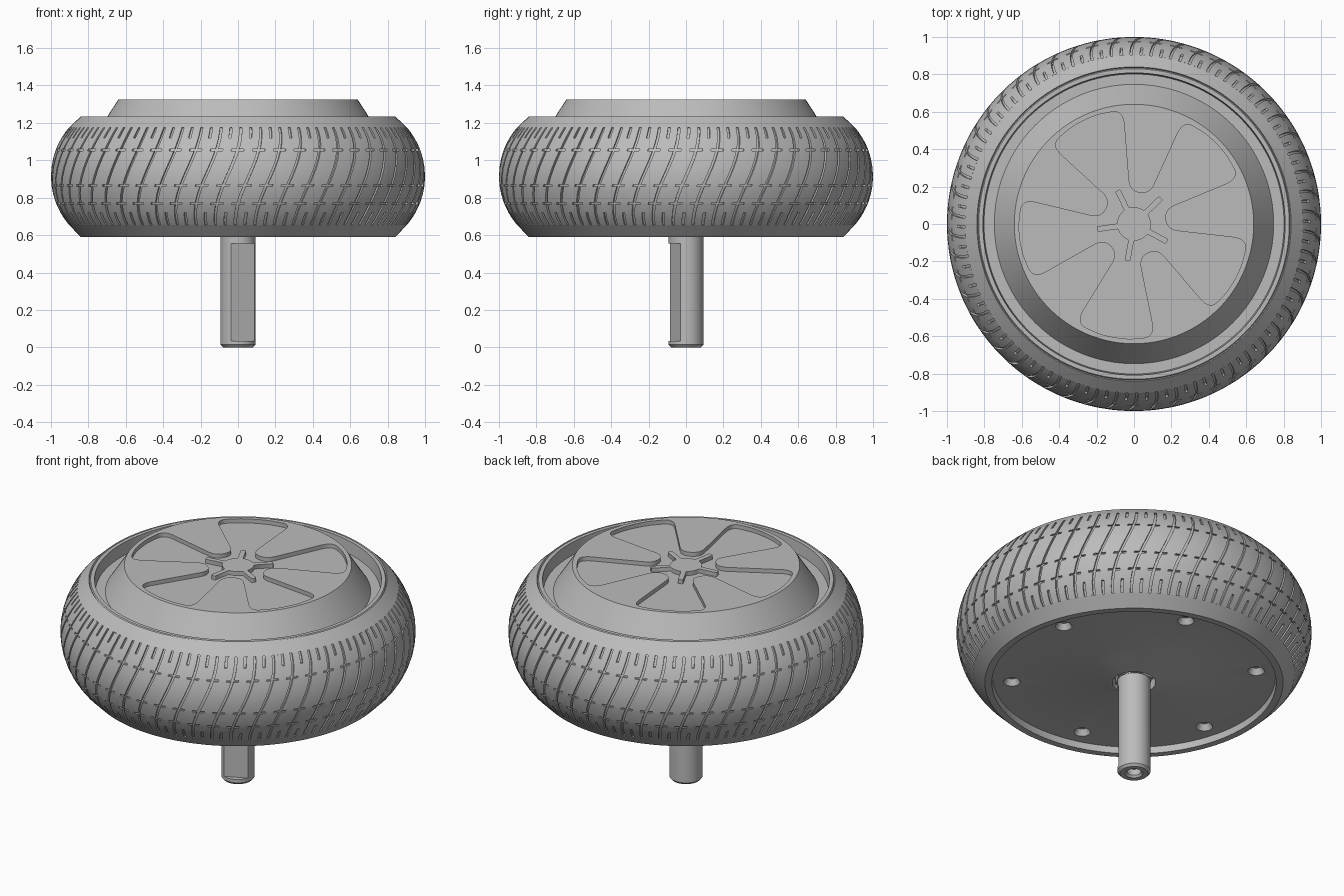
import bpy, bmesh, math
from mathutils import Vector, Matrix

cube = bpy.data.objects.get("Cube")
if cube:
    bpy.data.objects.remove(cube, do_unlink=True)

GREY = (0.5, 0.5, 0.5, 1)
mat = bpy.data.materials.new("plain grey")
mat.use_nodes = True
mat.diffuse_color = GREY
mat.node_tree.nodes["Principled BSDF"].inputs["Base Color"].default_value = GREY


def activate(obj):
    bpy.ops.object.select_all(action='DESELECT')
    obj.select_set(True)
    bpy.context.view_layer.objects.active = obj


def finish(bm, name):
    bmesh.ops.recalc_face_normals(bm, faces=bm.faces)
    mesh = bpy.data.meshes.new(name)
    bm.to_mesh(mesh)
    bm.free()
    mesh.materials.append(mat)
    obj = bpy.data.objects.new(name, mesh)
    bpy.context.collection.objects.link(obj)
    activate(obj)
    bpy.ops.object.shade_smooth_by_angle(angle=math.radians(25))
    return obj


def lathe(name, profile, steps=128):
    """Spin a list of (radius, height) points around z."""
    bm = bmesh.new()
    verts = [bm.verts.new((r, 0, z)) for r, z in profile]
    edges = [bm.edges.new(pair) for pair in zip(verts, verts[1:])]
    bmesh.ops.spin(bm, geom=verts + edges, cent=(0, 0, 0), axis=(0, 0, 1),
                   angle=math.tau, steps=steps)
    bmesh.ops.remove_doubles(bm, verts=bm.verts, dist=0.0002)
    return finish(bm, name)


def cut(obj, cutter):
    activate(obj)
    mod = obj.modifiers.new("cut", 'BOOLEAN')
    mod.operation = 'DIFFERENCE'
    mod.object = cutter
    bpy.ops.object.modifier_apply(modifier=mod.name)
    bpy.data.objects.remove(cutter, do_unlink=True)
    bpy.ops.object.shade_smooth_by_angle(angle=math.radians(25))


def polar(r, degrees, side=0):
    a = math.radians(degrees)
    return Vector((r * math.cos(a) - side * math.sin(a),
                   r * math.sin(a) + side * math.cos(a)))


def rounded(corners, steps=8):
    """Outline through (point, fillet) corners."""
    out = []
    for i, (p, fillet) in enumerate(corners):
        if not fillet:
            out.append(p)
            continue
        before = corners[i - 1][0]
        after = corners[(i + 1) % len(corners)][0]
        a = p + (before - p).normalized() * min(fillet, (before - p).length * 0.49)
        b = p + (after - p).normalized() * min(fillet, (after - p).length * 0.49)
        for k in range(steps + 1):
            t = k / steps
            out.append(a * (1 - t) ** 2 + p * 2 * t * (1 - t) + b * t * t)
    return out


# Tyre tread: sheared grid with sunken slots
MID, HALF, ARC = 0.915, 0.26, 0.4
PITCHES = 54
columns = [-0.3, -0.06, 0.06, 0.3, 0.44, 0.56]
dash_rows = [0.77, 0.865, 1.055]
heights = [0.655, 0.685, 0.72, 0.82, 0.91, 0.96, 1.01, 1.09, 1.12, 1.15, 1.175]
heights = sorted(heights + [z + d for z in dash_rows for d in (-0.005, 0.005)])


def tread_point(column, z):
    pitch, part = divmod(column, len(columns))
    turn = (pitch + columns[part]) / PITCHES * math.tau
    turn += 0.075 * math.sin((z - MID) / HALF * math.pi / 2)
    r = 1 - ARC + math.sqrt(ARC ** 2 - (z - MID) ** 2)
    return (r * math.cos(turn), r * math.sin(turn), z)


bm = bmesh.new()
total = PITCHES * len(columns)
grid = [[bm.verts.new(tread_point(c, z)) for c in range(total)] for z in heights]
slots = []
for j in range(len(heights) - 1):
    z = (heights[j] + heights[j + 1]) / 2
    is_dash = any(abs(z - d) < 0.004 for d in dash_rows)
    is_edge = z < 0.72 or z > 1.12
    for c in range(total):
        n = (c + 1) % total
        face = bm.faces.new((grid[j][c], grid[j][n], grid[j + 1][n], grid[j + 1][c]))
        part = c % len(columns)
        if part == 1 or (is_dash and part < 3) or (is_edge and part == 4):
            slots.append(face)
sunk = bmesh.ops.extrude_face_region(bm, geom=slots)
for v in sunk["geom"]:
    if isinstance(v, bmesh.types.BMVert):
        v.co -= Vector((v.co.x, v.co.y, 0)).normalized() * 0.012
bmesh.ops.delete(bm, geom=[f for f in slots if f.is_valid], context='FACES')
finish(bm, "tyre_tread")

# Sidewalls with the rim grooves
lathe("upper_sidewall", [(0.89, 1.172), (0.904, 1.175), (0.84, 1.235), (0.835, 1.228),
                         (0.83, 1.235), (0.808, 1.235), (0.802, 1.16), (0.74, 1.16)])
lathe("lower_sidewall", [(0.89, 0.658), (0.904, 0.655), (0.84, 0.59), (0.80, 0.59),
                         (0.795, 0.64)])

# Raised motor cap with a sunken top
lathe("motor_cap", [(0.75, 1.155), (0.64, 1.325), (0.633, 1.325), (0.633, 1.30), (0, 1.30)])

# Spoke plate: disc, petal opening and a small star hub left standing
petals, star = [], []
for k in range(5):
    a = 8 + 72 * k
    petals += [(polar(0.615, a - 15.5), 0.08), (polar(0.17, a, -0.055), 0.06),
               (polar(0.17, a, 0.055), 0.06), (polar(0.615, a + 15.5), 0.08)]
    petals += [(polar(0.615, a + d), 0) for d in (28, 32, 36, 40, 44)]
    b = a + 36
    star += [(polar(0.2, b, -0.015), 0.008), (polar(0.2, b, 0.015), 0.008),
             (polar(0.09, b, 0.015), 0)]
    star += [(polar(0.09, b + d), 0) for d in (22, 36, 50)]
    star.append((polar(0.09, b + 72, -0.015), 0))
disc = [polar(0.636, i * 360 / 128) for i in range(128)]

curve = bpy.data.curves.new("spoke_plate", 'CURVE')
curve.dimensions = '2D'
curve.fill_mode = 'BOTH'
curve.extrude = 0.0125
for outline in (disc, rounded(petals), rounded(star)):
    spline = curve.splines.new('POLY')
    spline.points.add(len(outline) - 1)
    for point, p in zip(spline.points, outline):
        point.co = (p.x, p.y, 0, 1)
    spline.use_cyclic_u = True
curve.materials.append(mat)
plate = bpy.data.objects.new("spoke_plate", curve)
bpy.context.collection.objects.link(plate)
plate.location.z = 1.3125
activate(plate)
bpy.ops.object.convert(target='MESH')

# Bottom cover with boss and six countersunk holes
cover = lathe("bottom_cover", [(0, 0.72), (0.798, 0.72), (0.798, 0.63), (0.25, 0.63),
                               (0.135, 0.59), (0.122, 0.59), (0.122, 0.65), (0, 0.65)])
bm = bmesh.new()
for k in range(6):
    p = polar(0.69, 15 + 60 * k)
    bmesh.ops.create_cone(bm, cap_ends=True, segments=24, radius1=0.05, radius2=0.028,
                          depth=0.04, matrix=Matrix.Translation((p.x, p.y, 0.645)))
cut(cover, finish(bm, "hole_cutter"))

# Collar around the shaft
lathe("shaft_collar", [(0.09, 0.6), (0.11, 0.6), (0.11, 0.66)], 6)

# Shaft with a bored end and one flat
shaft = lathe("shaft", [(0, 0.05), (0.04, 0.05), (0.04, 0.012), (0.05, 0), (0.08, 0),
                        (0.093, 0.014), (0.093, 0.70), (0, 0.70)], 64)
bm = bmesh.new()
bmesh.ops.create_cube(bm, size=1)
bmesh.ops.scale(bm, vec=(0.1, 0.3, 0.52), verts=bm.verts)
bmesh.ops.translate(bm, vec=(0.113, 0, 0.295), verts=bm.verts)
bmesh.ops.rotate(bm, cent=(0, 0, 0), verts=bm.verts,
                 matrix=Matrix.Rotation(math.radians(-66), 3, 'Z'))
cut(shaft, finish(bm, "flat_cutter"))
